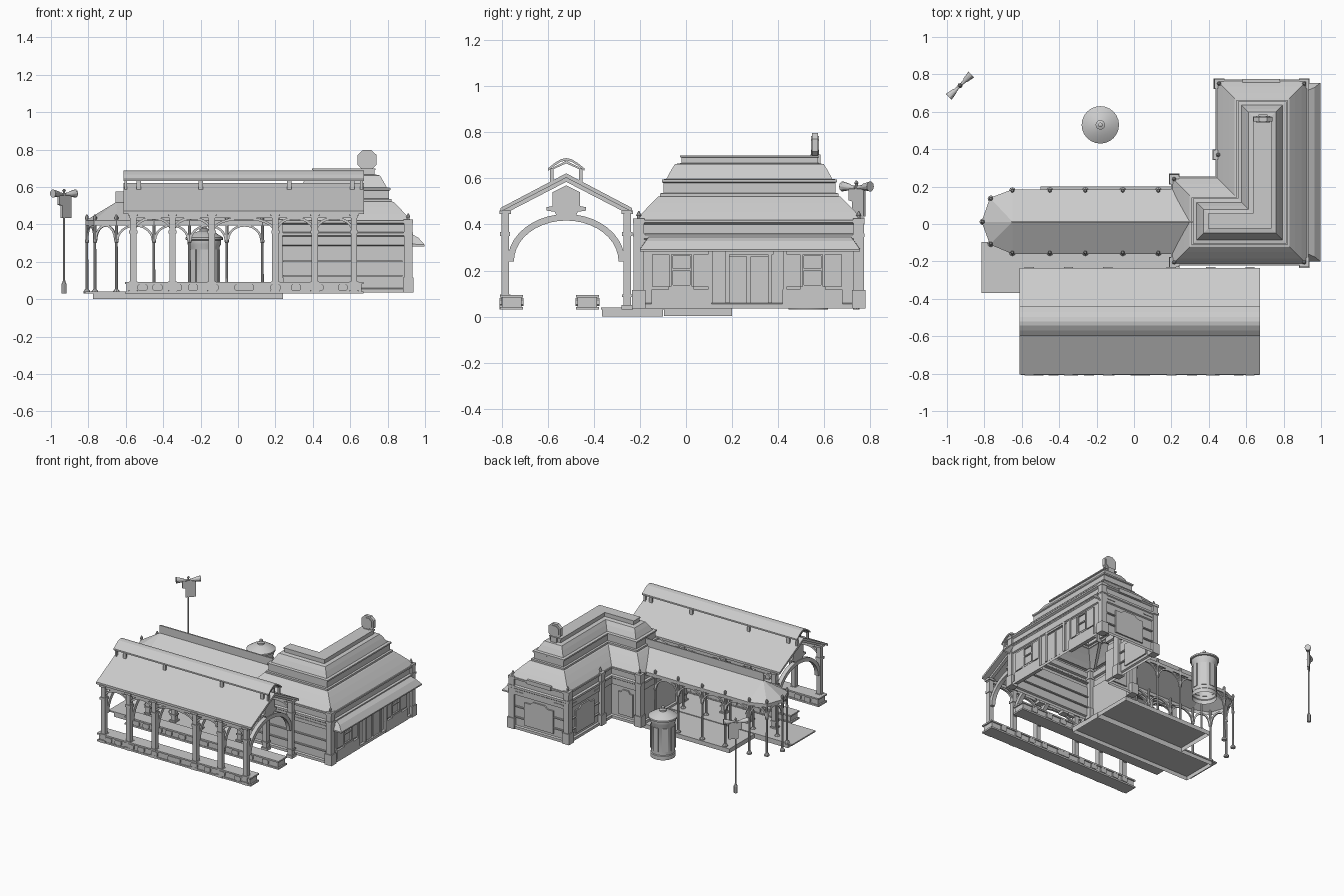
import bpy, bmesh, math
from mathutils import Vector

if "Cube" in bpy.data.objects:
    bpy.data.objects.remove(bpy.data.objects["Cube"])

parts = {}
Z = Vector((0, 0, 1))

def bm_of(name):
    if name not in parts:
        parts[name] = bmesh.new()
    return parts[name]

def loft(name, rings, cap_lo=True, cap_hi=True):
    bm = bm_of(name)
    vs = [[bm.verts.new(p) for p in r] for r in rings]
    n = len(vs[0])
    for a, b in zip(vs, vs[1:]):
        for i in range(n):
            bm.faces.new((a[i], a[(i + 1) % n], b[(i + 1) % n], b[i]))
    if cap_lo:
        bm.faces.new(vs[0][::-1])
    if cap_hi:
        bm.faces.new(vs[-1])

def box(name, x0, x1, y0, y1, z0, z1, cap_lo=True):
    loft(name, [[(x0, y0, z), (x1, y0, z), (x1, y1, z), (x0, y1, z)] for z in (z0, z1)], cap_lo)

def cbox(name, x, y, w, z0, z1):
    box(name, x - w / 2, x + w / 2, y - w / 2, y + w / 2, z0, z1)

def prism(name, pts, origin, u, depth):
    # (u, z) outline extruded both ways across the u-z plane
    u, o = Vector(u).normalized(), Vector(origin)
    n = u.cross(Z)
    loft(name, [[o + u * a + Z * b + n * s for a, b in pts] for s in (-depth / 2, depth / 2)])

def lathe(name, prof, x, y, seg=8, cap_lo=True):
    loft(name, [[(x + r * math.cos(2 * math.pi * i / seg), y + r * math.sin(2 * math.pi * i / seg), z)
                 for i in range(seg)] for r, z in prof], cap_lo)

def arch(name, p, q, spring, rise, thick, depth, seg=12):
    # elliptical arch band between two plan points
    p, q = Vector((*p, 0)), Vector((*q, 0))
    h = (q - p).length / 2
    ang = [math.pi * i / seg for i in range(seg + 1)]
    pts = [(h * math.cos(a), spring + rise * math.sin(a)) for a in ang]
    pts += [((h - thick) * math.cos(a), spring + (rise - thick) * math.sin(a)) for a in reversed(ang)]
    prism(name, pts, (p + q) / 2, q - p, depth)

# ---- L-shaped station building: walls, cornices and tiered roof
def ell(d, z):
    x0, xm, x1, y0, ym, y1 = .2, .44, .93, -.22, .25, .77
    return [(x0 + d, y0 + d, z), (x1 - d, y0 + d, z), (x1 - d, y1 - d, z),
            (xm + d, y1 - d, z), (xm + d, ym - d, z), (x0 + d, ym - d, z)]

loft("station_walls", [ell(d, z) for d, z in
     [(0, .035), (0, .055), (.012, .06), (.012, .285), (.003, .29), (.003, .335), (-.003, .34), (-.003, .355),
      (.012, .36), (.012, .4), (-.003, .408), (-.003, .42), (.02, .42)]], False, False)
loft("station_roof", [ell(d, z) for d, z in
     [(.005, .42), (.035, .455), (.07, .492), (.098, .52), (.108, .522), (.108, .535), (.122, .537), (.122, .58),
      (.115, .584), (.115, .595), (.135, .598), (.155, .635), (.172, .662), (.2, .667), (.2, .69),
      (.195, .692), (.195, .7)]], False)

# corner pilasters with pedestals and finials
for x, y in [(.215, -.205), (.91, -.205), (.91, .75), (.455, .75), (.45, .37), (.215, .24)]:
    w = .044
    cbox("corner_pilasters", x, y, w, .06, .42)
    cbox("corner_pilasters", x, y, w + .014, .035, .115)
    cbox("corner_pilasters", x, y, w + .008, .345, .36)
    cbox("corner_pilasters", x, y, w + .006, .405, .425)
    lathe("corner_finials", [(.008, .425), (.008, .436), (.011, .44), (.003, .458)], x, y)

# wall panels, windows and doors: (wall axis, plane position)
WALLS = {"E": ("x", .918), "N": ("y", .758), "S": ("y", -.208), "W": ("x", .452), "I": ("y", .238)}
def slab(name, wall, a, b, z0, z1, t):
    ax, c = WALLS[wall]
    if ax == "x":
        box(name, c - t, c + t, a, b, z0, z1)
    else:
        box(name, a, b, c - t, c + t, z0, z1)

def window(wall, c, w, z0, z1):
    h = w / 2
    for a, b in ((c - h, c - h + .008), (c + h - .008, c + h)):
        slab("window_frames", wall, a, b, z0, z1, .01)
    for z in (z0, (z0 + z1) / 2, z1 - .008):
        slab("window_frames", wall, c - h, c + h, z, z + .008, .01)
    slab("window_frames", wall, c - h - .01, c + h + .01, z0 - .012, z0, .016)

for c in (-.02, .55):
    window("E", c, .09, .13, .27)
    for s in (-1, 1):
        slab("wall_panels", "E", c + s * .09 - .038, c + s * .09 + .038, .13, .27, .008)
    slab("wall_panels", "E", c - .13, c + .13, .035, .118, .014)
for y in (.105, .18, .365, .43):
    slab("door_posts", "E", y - .009, y + .009, .06, .285, .014)
for c in (.225, .32):
    slab("doors", "E", c - .04, c + .04, .06, .26, .007)
slab("door_header", "E", .17, .38, .27, .283, .012)

def arched_panel(x, y, w, z0, z1, u):
    h = w / 2
    pts = [(-h, z0), (h, z0), (h, z1 - .02), (h * .6, z1 - .02), (h * .4, z1), (-h * .4, z1),
           (-h * .6, z1 - .02), (-h, z1 - .02)]
    prism("arched_panels", pts, (x, y, 0), u, .02)

arched_panel(.685, .758, .24, .08, .27, (1, 0, 0))
arched_panel(.452, .56, .22, .08, .27, (0, 1, 0))
arched_panel(.33, .238, .12, .08, .27, (1, 0, 0))
for z in (.12, .2, .31):
    for w, a, b in (("N", .48, .56), ("N", .81, .88), ("S", .24, .88), ("W", .4, .45), ("W", .67, .72)):
        slab("wall_bands", w, a, b, z, z + .008, .013)

# north gable parapet and thin hipped side awning
slab("north_parapet", "N", .58, .78, .4, .43, .018)
bm = bm_of("side_awning")
rows = [[bm.verts.new(p) for p in ((.915, a, .283), (x, a, .283), (x, b, .283), (.915, b, .283))]
        for x, a, b in ((.997, -.2, .755),)]
ring2 = [bm.verts.new(p) for p in ((.915, -.2, .295), (.997, -.2, .292), (.997, .755, .292), (.915, .755, .295))]
ring3 = [bm.verts.new(p) for p in ((.915, -.175, .33), (.965, -.175, .328), (.965, .73, .328), (.915, .73, .33))]
ring4 = [bm.verts.new(p) for p in ((.915, -.16, .348), (.93, -.16, .348), (.93, .715, .348), (.915, .715, .348))]
for a, b in ((rows[0], ring2), (ring2, ring3), (ring3, ring4)):
    for i in range(3):
        bm.faces.new((a[i], a[i + 1], b[i + 1], b[i]))
bm.faces.new(ring4)

# roof clock
HEX = [(-.022, .69), (.022, .69), (.05, .717), (.05, .772), (.022, .797), (-.022, .797), (-.05, .772), (-.05, .717)]
prism("roof_clock", HEX, (.69, .56, 0), (1, 0, 0), .026)
prism("clock_face", [(a * .75, .744 + (b - .744) * .75) for a, b in HEX], (.69, .56, 0), (1, 0, 0), .036)
box("clock_base", .665, .715, .54, .585, .66, .703)

# ---- hollow platforms beneath the canopy
box("front_platform", -.775, .24, -.365, -.1, 0, .03, False)
box("front_platform_top", -.815, .24, -.37, -.095, .03, .04)
box("rear_platform", -.5, .24, -.095, .2, .003, .035, False)

# ---- canopy with faceted end, ridge board and slender posts
eave = [(.22, -.16), (-.65, -.16), (-.77, -.11), (-.815, .012), (-.77, .14), (-.65, .185), (.22, .185)]
bm = bm_of("canopy_roof")
lo = [bm.verts.new((x, y, .395)) for x, y in eave]
hi = [bm.verts.new((x, y, .42)) for x, y in eave]
r1, r2 = bm.verts.new((-.65, .012, .52)), bm.verts.new((.32, .012, .52))
for i in range(6):
    bm.faces.new((lo[i], lo[i + 1], hi[i + 1], hi[i]))
bm.faces.new((hi[0], hi[1], r1, r2))
bm.faces.new((hi[5], hi[6], r2, r1))
for i in range(1, 5):
    bm.faces.new((hi[i], hi[i + 1], r1))
box("canopy_ridge_board", -.655, .34, .007, .017, .51, .575)

xs = [.13, -.06, -.26, -.45]
posts = [(x, -.153) for x in xs] + [(-.65, -.153), (-.765, -.105), (-.808, .012), (-.765, .135), (-.65, .178)]
posts += [(x, .178) for x in reversed(xs)]
for x, y in posts:
    lathe("canopy_posts", [(.018, .03), (.018, .042), (.008, .055), (.007, .3), (.011, .305), (.011, .315), (.008, .32),
                           (.008, .425), (.01, .43), (.01, .44), (.004, .452)], x, y)
for p, q in zip(posts, posts[1:]):
    arch("canopy_arches", p, q, .315, .085, .012, .01)

# ---- train shed
cols = [-.56, -.35, -.14, .2, .41, .62]
CY = -.52
for x in cols:
    for y in (CY - .265, CY + .265):
        cbox("shed_columns", x, y, .034, .035, .46)
        for w, z0, z1 in ((.05, .03, .05), (.046, .085, .095), (.044, .35, .368), (.05, .445, .46)):
            cbox("shed_columns", x, y, w, z0, z1)
    # truss: big arch, rafters, centre ornament
    arch("shed_arches", (x, CY - .255), (x, CY + .255), .24, .205, .028, .03, 20)
    prism("shed_rafters", [(-.28, .44), (0, .585), (.28, .44), (.28, .465), (0, .61), (-.28, .465)],
          (x, CY, 0), (0, 1, 0), .024)
    prism("truss_ornament", [(-.035, .425), (.035, .425), (.05, .455), (.085, .46), (.085, .475), (.06, .48),
          (.06, .54), (0, .57), (-.06, .54), (-.06, .48), (-.085, .475), (-.085, .46), (-.05, .455)],
          (x, CY, 0), (0, 1, 0), .02)
for s in (-1, 1):
    y = CY + s * .265
    box("shed_eave_beams", -.58, .64, y - .012, y + .012, .435, .458)
    for a, b in zip(cols, cols[1:]):
        arch("shed_side_arches", (a, y), (b, y), .365, .075, .014, .016)
prism("shed_roof", [(-.285, .455), (0, .603), (.285, .455), (.285, .472), (0, .622), (-.285, .472)],
      (.03, CY, 0), (0, 1, 0), 1.285)

# raised roof vent with curved cover
cap = [(-.08, .632), (-.05, .656), (-.022, .673), (0, .677), (.022, .673), (.05, .656), (.08, .632)]
prism("vent_cover", cap + [(a, b + .011) for a, b in reversed(cap)], (.03, CY, 0), (0, 1, 0), 1.285)
for x in (-.53, -.2, .275, .61):
    for s in (-1, 1):
        box("vent_brackets", x - .012, x + .012, CY + s * .062 - .006, CY + s * .062 + .006, .575, .645)
for x in (-.6, .66):
    prism("vent_ends", [(-.07, .575), (-.056, .575), (-.056, .64), (0, .665), (.056, .64), (.056, .575),
          (.07, .575), (.07, .64), (0, .677), (-.07, .64)], (x, CY, 0), (0, 1, 0), .014)

# low walls along both sides of the track, with raised panels
for y in (-.757, -.428):
    n = "low_walls"
    box(n, -.605, .67, y - .05, y + .05, .03, .042)
    box(n, -.595, .66, y - .042, y + .042, .042, .082)
    box(n, -.605, .67, y - .05, y + .05, .082, .093)
    for x, h in [(v, .026) for v in (-.51, -.43, -.325, -.24, -.13, .2, .31, .43, .56)] + [(.033, .052)]:
        c = .008
        prism("wall_plaques", [(-h, .045 + c), (c - h, .045), (h - c, .045), (h, .045 + c), (h, .08 - c),
              (h - c, .08), (c - h, .08), (-h, .08 - c)], (x, y, 0), (1, 0, 0), .104)

# ---- round kiosk
KX, KY = -.18, .53
lathe("kiosk_body", [(.086, .03), (.086, .06), (.082, .065), (.082, .28), (.09, .295), (.09, .315)], KX, KY, 24, False)
lathe("kiosk_roof", [(.09, .315), (.1, .318), (.1, .33), (.06, .355), (.025, .365), (.025, .375),
                     (.012, .38), (.012, .395), (.003, .4)], KX, KY, 24)
for i in range(8):
    a = math.pi * i / 4
    u = Vector((-math.sin(a), math.cos(a), 0))
    c = (KX + .081 * math.cos(a), KY + .081 * math.sin(a), 0)
    prism("kiosk_panels", [(-.02, .09), (.02, .09), (.02, .265), (-.02, .265)], c, u, .008)

# ---- signal post with board and two horns
SX, SY = -.93, .74
D = Vector((1, 1, 0)).normalized()
lathe("signal_post", [(.014, .03), (.014, .08), (.009, .09), (.006, .1), (.006, .575), (.01, .58), (.003, .59)], SX, SY)
prism("signal_board", [(-.042, .555), (-.042, .505), (-.02, .5), (-.02, .435), (.05, .435), (.05, .555)],
      (SX, SY, 0), D, .014)
n = D.cross(Z)
for s in (-1, 1):
    rings = []
    for t, r in ((.005, .007), (.035, .01), (.042, .014), (.085, .022)):
        c = Vector((SX, SY, .56 + t * .06)) + D * s * t
        rings.append([c + (n * math.cos(math.pi * k / 5) + Z * math.sin(math.pi * k / 5)) * r for k in range(10)])
    loft("signal_horns", rings)

# ---- turn every collected part into an object
for name, bm in parts.items():
    bmesh.ops.recalc_face_normals(bm, faces=bm.faces)
    me = bpy.data.meshes.new(name)
    bm.to_mesh(me)
    bm.free()
    ob = bpy.data.objects.new(name, me)
    bpy.context.collection.objects.link(ob)
    if name in ("kiosk_body", "kiosk_roof", "signal_horns", "canopy_posts", "shed_arches"):
        bpy.context.view_layer.objects.active = ob
        ob.select_set(True)
        bpy.ops.object.shade_smooth_by_angle(angle=math.radians(35))
        ob.select_set(False)
